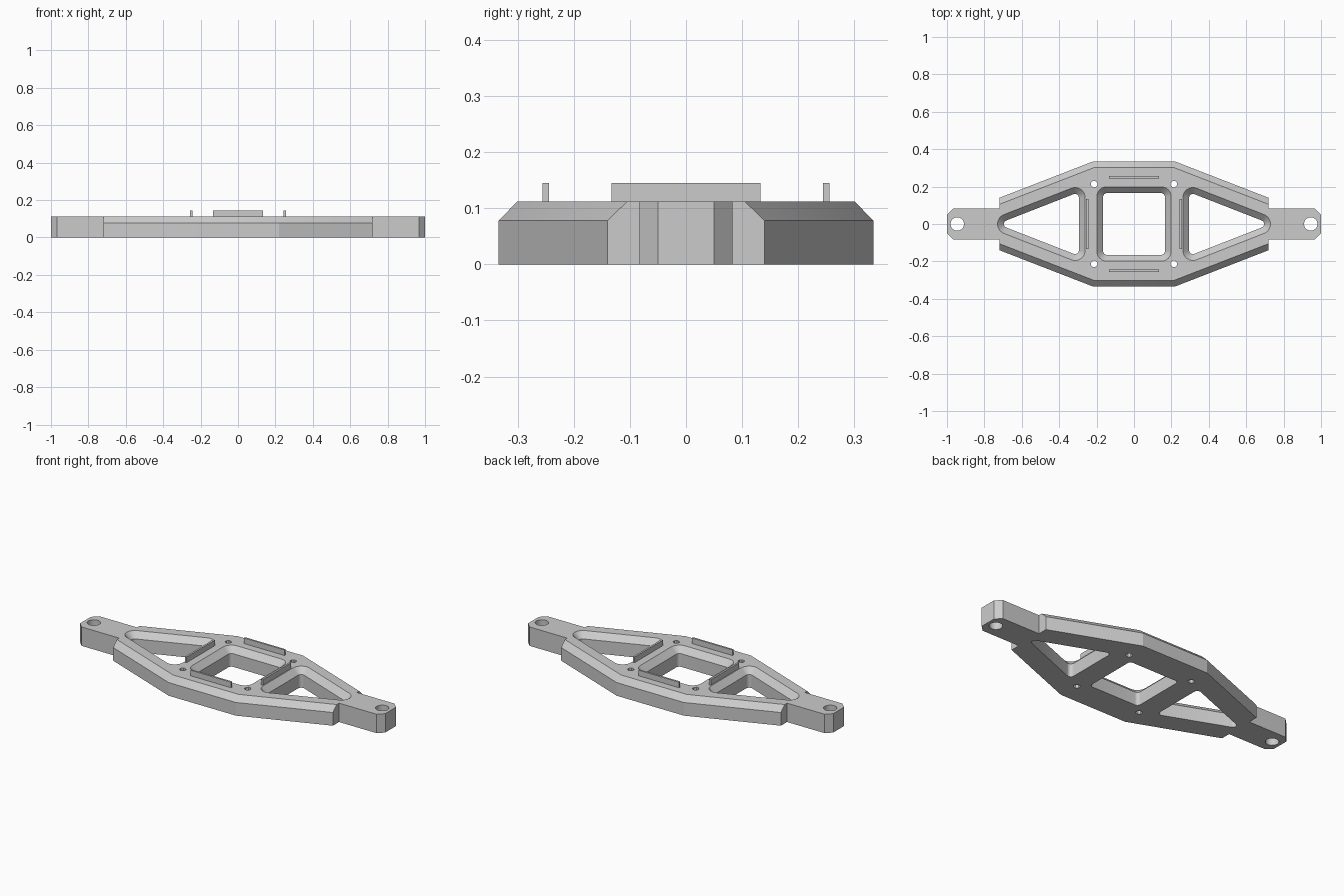
import bpy
import bmesh
import math
from mathutils import Vector

if "Cube" in bpy.data.objects:
    bpy.data.objects.remove(bpy.data.objects["Cube"], do_unlink=True)

TOP = 0.112      # plate height
BEVEL = 0.034    # bevel width and depth
SHOULDER = TOP - BEVEL

metal = bpy.data.materials.new("grey metal")
GREY = (0.6, 0.6, 0.6, 1)
metal.diffuse_color = GREY
metal.use_nodes = True
metal.node_tree.nodes["Principled BSDF"].inputs["Base Color"].default_value = GREY


def loft(name, sections):
    """Closed solid through stacked outlines, given as (z, points)."""
    bm = bmesh.new()
    rings = [[bm.verts.new((x, y, z)) for x, y in pts] for z, pts in sections]
    n = len(rings[0])
    for low, high in zip(rings, rings[1:]):
        for i in range(n):
            j = (i + 1) % n
            bm.faces.new((low[i], low[j], high[j], high[i]))
    bm.faces.new(rings[0][::-1])
    bm.faces.new(rings[-1])
    bmesh.ops.recalc_face_normals(bm, faces=bm.faces)
    mesh = bpy.data.meshes.new(name)
    bm.to_mesh(mesh)
    bm.free()
    mesh.materials.append(metal)
    obj = bpy.data.objects.new(name, mesh)
    bpy.context.collection.objects.link(obj)
    return obj


def rounded(centres, radius, steps=8):
    """Counter-clockwise outline around equal circles at the given centres."""
    pts = []
    n = len(centres)
    for i in range(n):
        prev, here, nxt = (Vector(centres[k % n]) for k in (i - 1, i, i + 1))
        d1, d2 = here - prev, nxt - here
        start = math.atan2(-d1.x, d1.y)
        turn = (math.atan2(d2.y, d2.x) - math.atan2(d1.y, d1.x)) % math.tau
        for s in range(steps + 1):
            a = start + turn * s / steps
            pts.append((here.x + radius * math.cos(a), here.y + radius * math.sin(a)))
    return pts


def circle(x, y, r, n):
    return [(x + r * math.cos(math.tau * (i + 0.5) / n),
             y + r * math.sin(math.tau * (i + 0.5) / n)) for i in range(n)]


def cut(target, tool):
    """Subtract the tool from the target and discard the tool."""
    mod = target.modifiers.new(tool.name, 'BOOLEAN')
    mod.operation = 'DIFFERENCE'
    mod.solver = 'EXACT'
    mod.object = tool
    bpy.context.view_layer.objects.active = target
    bpy.ops.object.modifier_apply(modifier=mod.name)
    bpy.data.objects.remove(tool, do_unlink=True)


def window(name, centres):
    """Cutter with straight walls and a bevelled upper rim."""
    inner = rounded(centres, 0.02)
    outer = rounded(centres, 0.02 + 2 * BEVEL)
    return loft(name, [(-0.1, inner), (SHOULDER, inner), (TOP + BEVEL, outer)])


def outline(mid_x, mid_y, end_y):
    """Tapered frame outline with a clipped mounting tab at each end."""
    quarter = [(1, 0.05), (0.967, 0.083), (0.72, 0.083), (0.72, end_y), (mid_x, mid_y)]
    upper = quarter + [(-x, y) for x, y in reversed(quarter)]
    return upper + [(x, -y) for x, y in reversed(upper)]


# Frame with bevelled long sides and mounting tabs
base = outline(0.22, 0.334, 0.14)
rim = outline(0.215, 0.301, 0.105)
frame = loft("frame", [(0, base), (SHOULDER, base), (TOP, rim)])

# Centre window and the two triangular windows
c = 0.145
cut(frame, window("centre_window", [(-c, -c), (c, -c), (c, c), (-c, c)]))
triangle = [(0.315, -0.141), (0.676, 0), (0.315, 0.141)]
cut(frame, window("left_window", triangle))
cut(frame, window("right_window", [(-x, y) for x, y in reversed(triangle)]))

# Tab holes and small corner holes
holes = [(s * 0.945, 0, 0.036, 24) for s in (1, -1)]
holes += [(sx * 0.213, sy * 0.213, 0.018, 8) for sx in (1, -1) for sy in (1, -1)]
for x, y, r, n in holes:
    pts = circle(x, y, r, n)
    cut(frame, loft("hole", [(-0.1, pts), (0.2, pts)]))

# Smooth only the rounded walls
bpy.ops.object.select_all(action='DESELECT')
frame.select_set(True)
bpy.context.view_layer.objects.active = frame
bpy.ops.object.shade_smooth_by_angle(angle=math.radians(20))

# Thin upright locating ribs around the centre window
for name, x, y, hx, hy in (("left_rib", 0.25, 0, 0.0055, 0.133),
                           ("right_rib", -0.25, 0, 0.0055, 0.133),
                           ("front_rib", 0, -0.25, 0.133, 0.0055),
                           ("back_rib", 0, 0.25, 0.133, 0.0055)):
    pts = [(x - hx, y - hy), (x + hx, y - hy), (x + hx, y + hy), (x - hx, y + hy)]
    loft(name, [(TOP - 0.002, pts), (0.145, pts)])
